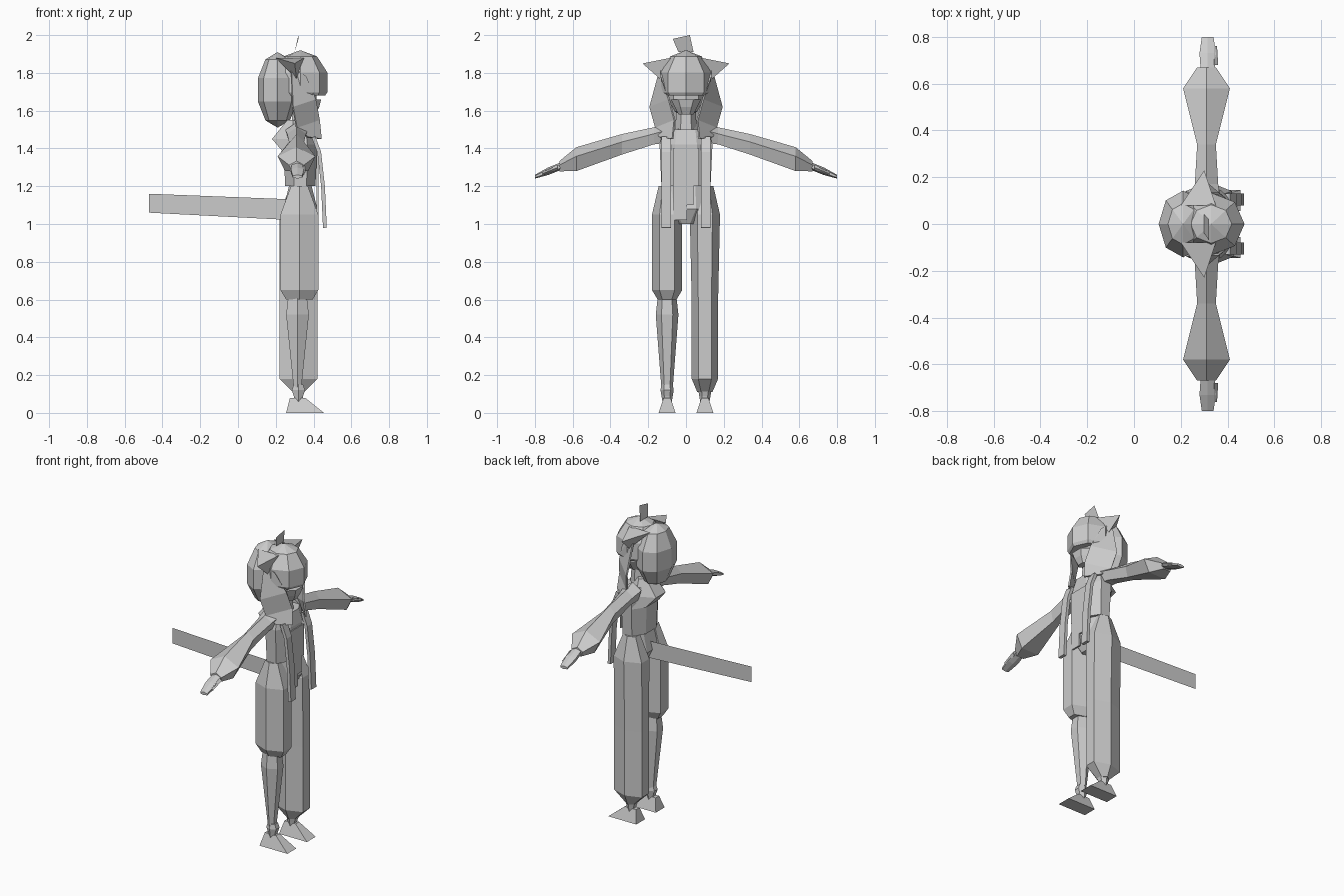
import bpy, bmesh, math
from mathutils import Vector

if "Cube" in bpy.data.objects:
    bpy.data.objects.remove(bpy.data.objects["Cube"])

SHADE = (0.6, 0.6, 0.6, 1)
grey = bpy.data.materials.new("light grey")
grey.use_nodes = True
grey.diffuse_color = SHADE
grey.node_tree.nodes["Principled BSDF"].inputs["Base Color"].default_value = SHADE

BODY = 0.33      # depth position of the upright body
STANCE = 0.1     # distance of each leg from the middle


def finish(name, bm):
    bmesh.ops.remove_doubles(bm, verts=bm.verts, dist=0.001)
    bmesh.ops.recalc_face_normals(bm, faces=bm.faces)
    mesh = bpy.data.meshes.new(name)
    bm.to_mesh(mesh)
    bm.free()
    mesh.materials.append(grey)
    obj = bpy.data.objects.new(name, mesh)
    bpy.context.collection.objects.link(obj)
    return obj


def paired(obj):
    """Repeat a part on the other side of the body."""
    mirror = obj.modifiers.new("Mirror", "MIRROR")
    mirror.use_axis = (False, True, False)


def thicken(obj, amount):
    solid = obj.modifiers.new("Thickness", "SOLIDIFY")
    solid.thickness = amount
    solid.offset = 0


def skin(name, rows, closed=True):
    """Join matching rows of points with quads; closed rows are capped."""
    bm = bmesh.new()
    rows = [[bm.verts.new(point) for point in row] for row in rows]
    count = len(rows[0])
    for low, high in zip(rows, rows[1:]):
        for i in range(count if closed else count - 1):
            j = (i + 1) % count
            bm.faces.new((low[i], low[j], high[j], high[i]))
    if closed:
        bm.faces.new(rows[0])
        bm.faces.new(rows[-1])
    return finish(name, bm)


def polygon(sides, turn):
    """Regular polygon stretched to fill a square."""
    angles = [turn + math.tau * i / sides for i in range(sides)]
    wide = max(abs(math.cos(a)) for a in angles)
    tall = max(abs(math.sin(a)) for a in angles)
    return [(math.cos(a) / wide, math.sin(a) / tall) for a in angles]


def column(name, x, y, rings, sides=8):
    """Upright loft through rings of (height, half depth, half width)."""
    shape = polygon(sides, math.pi / sides)
    return skin(name, [[(x + u * depth, y + v * width, z) for u, v in shape]
                       for z, depth, width in rings])


def reach(name, x, rings, sides=5):
    """Drooping sideways loft through rings of (distance out, half depth, half height)."""
    shape = polygon(sides, math.pi / 2)
    rows = []
    for y, depth, height in rings:
        z = 1.5 - 0.2 * y - 0.14 * y * y
        rows.append([(x + u * depth, y, z + v * height) for u, v in shape])
    paired(skin(name, rows))


def ball(name, centre, half_size, floor=0):
    """Coarse faceted ball, cut off flat below the floor height."""
    bm = bmesh.new()
    bmesh.ops.create_uvsphere(bm, u_segments=8, v_segments=5, radius=1)
    for v in bm.verts:
        v.co = Vector(centre) + v.co * Vector(half_size)
    bmesh.ops.bisect_plane(bm, geom=bm.verts[:] + bm.edges[:] + bm.faces[:],
                           plane_co=(0, 0, floor), plane_no=(0, 0, 1), clear_inner=True)
    bmesh.ops.holes_fill(bm, edges=[e for e in bm.edges if e.is_boundary])
    return finish(name, bm)


def block(name, centre, size, taper=1, shift=0):
    """Box whose top can be narrowed and moved back."""
    bm = bmesh.new()
    bmesh.ops.create_cube(bm, size=1)
    for v in bm.verts:
        if v.co.z > 0:
            v.co.x *= taper
            v.co.y *= taper
        slide = Vector((shift if v.co.z > 0 else 0, 0, 0))
        v.co = Vector(centre) + slide + v.co * Vector(size)
    return finish(name, bm)


# Torso, hips, neck and collar
column("torso", BODY, 0, [(1.2, 0.08, 0.13), (1.42, 0.09, 0.14), (1.5, 0.07, 0.12)])
column("hips", BODY, 0, [(1, 0.05, 0.05), (1.08, 0.09, 0.13), (1.2, 0.06, 0.12)])
column("neck", BODY, 0, [(1.46, 0.05, 0.06), (1.62, 0.04, 0.05)], sides=6)
column("collar", 0.29, 0, [(1.38, 0.05, 0.14), (1.45, 0.11, 0.1), (1.55, 0.03, 0.07)], sides=6)

# Plates on the front of the clothes
block("chest_panel", (0.42, 0, 1.3), (0.01, 0.14, 0.2))
block("long_belt_flap", (0.42, -0.03, 1.11), (0.01, 0.07, 0.18))
block("short_belt_flap", (0.42, 0.02, 1.15), (0.01, 0.04, 0.1))

# Head and hair
ball("face", (0.34, 0, 1.7), (0.08, 0.1, 0.13))
column("muzzle", 0.39, 0, [(1.58, 0.02, 0.04), (1.62, 0.04, 0.06), (1.66, 0.05, 0.08)], sides=6)
ball("hair_cap", (BODY, 0, 1.75), (0.15, 0.14, 0.17), floor=1.68)
ball("back_hair", (0.21, 0, 1.71), (0.11, 0.15, 0.2))
skin("top_tuft", [[(0.3, -0.04, 1.91), (0.3, 0.04, 1.91)],
                  [(0.32, -0.07, 1.98), (0.32, 0.02, 2)]], closed=False)

# Pointed hair tufts at the sides of the head
tip = (0.3, 0.23, 1.85)
paired(skin("hair_points", [[(0.2, 0.08, 1.88), (0.35, 0.08, 1.88), (0.31, 0.14, 1.77)], [tip] * 3]))

# Long locks beside the face, from an outer to an inner edge
locks = skin("side_locks", [[(0.28, 0.13, 1.84), (0.36, 0.13, 1.78)],
                            [(0.29, 0.19, 1.62), (0.41, 0.09, 1.66)],
                            [(0.31, 0.16, 1.51), (0.43, 0.06, 1.55)],
                            [(0.37, 0.14, 1.46), (0.44, 0.07, 1.45)]], closed=False)
thicken(locks, 0.01)
paired(locks)

# Straps hanging from the shoulders
path = [(0.4, 1.46), (0.43, 1.38), (0.45, 1.2), (0.46, 0.98)]
straps = skin("straps", [[(x, 0.08, z), (x, 0.13, z)] for x, z in path], closed=False)
thicken(straps, 0.02)
paired(straps)

# Flared sleeves, hands and thumbs
reach("sleeves", 0.31, [(0.1, 0.06, 0.06), (0.17, 0.05, 0.05), (0.34, 0.04, 0.06),
                        (0.58, 0.1, 0.07), (0.67, 0.04, 0.03)])
reach("hands", 0.315, [(0.66, 0.03, 0.02), (0.73, 0.035, 0.02), (0.8, 0.025, 0.01)], sides=6)
reach("thumbs", 0.345, [(0.68, 0.015, 0.015), (0.76, 0.01, 0.01)], sides=4)

# Ankle cuffs and feet
paired(column("ankles", 0.32, STANCE, [(0.06, 0.02, 0.025), (0.09, 0.025, 0.03),
                                       (0.12, 0.035, 0.035), (0.15, 0.025, 0.03)], sides=6))
paired(block("feet", (0.355, STANCE, 0.04), (0.2, 0.09, 0.08), taper=0.4, shift=-0.04))

# Long trouser leg on the left; short one with a bare shin on the right
thigh = [(1.05, 0.1, 0.08), (1.2, 0.045, 0.045)]
column("left_trouser", 0.32, STANCE, [(0.11, 0.03, 0.04), (0.18, 0.1, 0.07),
                                      (0.6, 0.1, 0.07)] + thigh, sides=6)
column("right_trouser", 0.325, -STANCE, [(0.6, 0.07, 0.05), (0.65, 0.1, 0.08)] + thigh, sides=6)
column("right_shin", 0.315, -STANCE, [(0.13, 0.02, 0.03), (0.52, 0.06, 0.06), (0.61, 0.05, 0.05)], sides=6)

# Flat blade held out behind the waist
skin("rear_blade", [[(-0.47, 0, 1.06), (-0.47, 0, 1.16)],
                    [(0.3, 0, 1.02), (0.3, 0, 1.13)]], closed=False)
